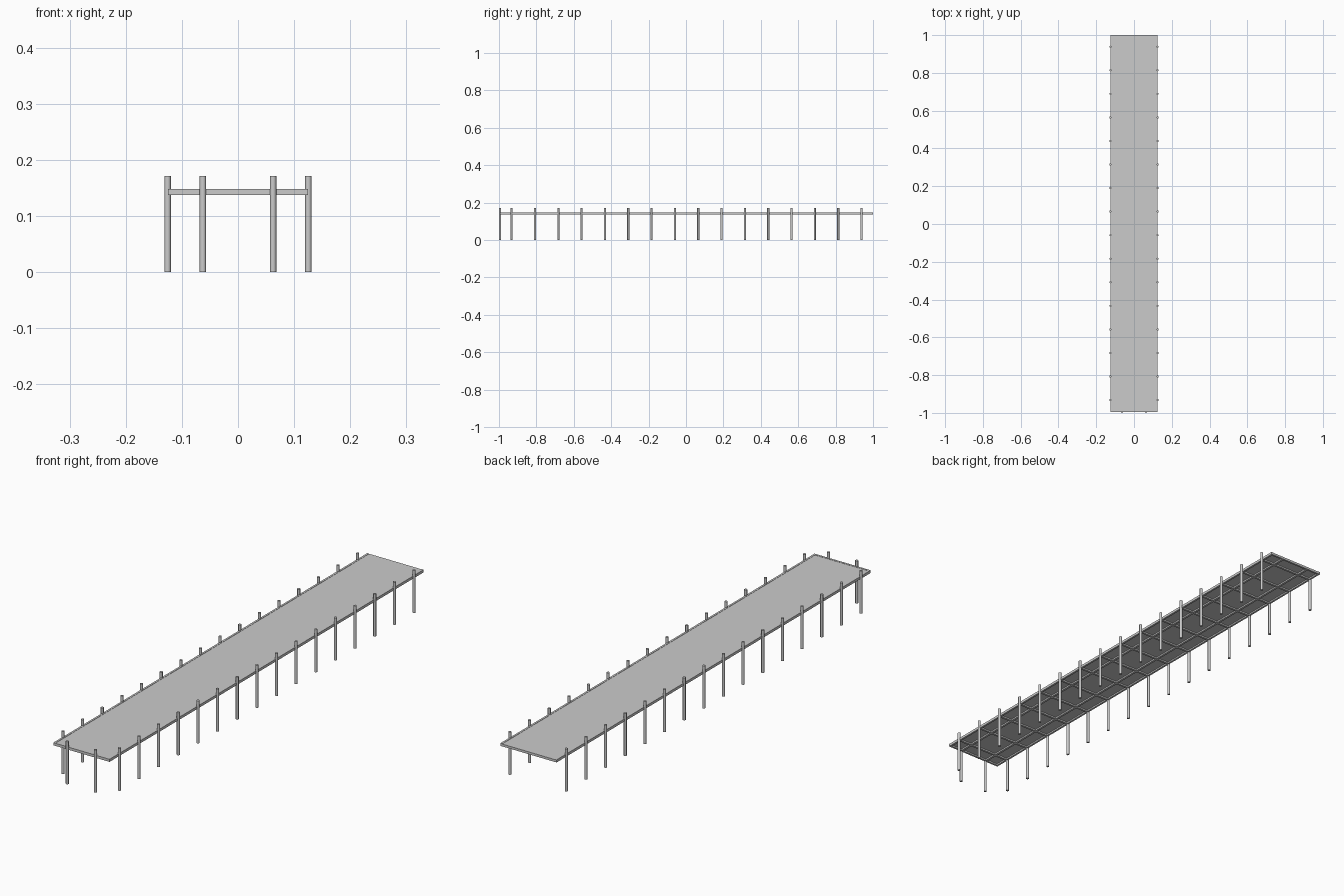
import bpy, bmesh
from mathutils import Matrix, Vector

if "Cube" in bpy.data.objects:
    bpy.data.objects.remove(bpy.data.objects["Cube"])

HALF_W = 0.125            # half width of the deck
FRONT, BACK = -0.994, 1.0
Z_LOW, Z_TOP = 0.1375, 0.148
POST_R, POST_H = 0.0057, 0.171
POST_YS = [-0.932 + i * 0.1247 for i in range(16)]


def finish(name, bm):
    mesh = bpy.data.meshes.new(name)
    bm.to_mesh(mesh)
    bm.free()
    obj = bpy.data.objects.new(name, mesh)
    bpy.context.collection.objects.link(obj)
    return obj


def boxes(name, spans):
    """One object made of boxes given as (x0, x1, y0, y1, z0, z1)."""
    bm = bmesh.new()
    for x0, x1, y0, y1, z0, z1 in spans:
        centre = Vector((x0 + x1, y0 + y1, z0 + z1)) / 2
        size = (x1 - x0, y1 - y0, z1 - z0)
        bmesh.ops.create_cube(bm, size=1, matrix=Matrix.Translation(centre) @ Matrix.Diagonal((*size, 1)))
    return finish(name, bm)


def posts(name, spots):
    """Round piles standing on the ground."""
    bm = bmesh.new()
    for x, y in spots:
        bmesh.ops.create_cone(bm, cap_ends=True, segments=12, radius1=POST_R, radius2=POST_R,
                              depth=POST_H, matrix=Matrix.Translation((x, y, POST_H / 2)))
    for f in bm.faces:
        f.smooth = abs(f.normal.z) < 0.5
    for e in bm.edges:
        if any(abs(f.normal.z) > 0.5 for f in e.link_faces):
            e.smooth = False
    return finish(name, bm)


# Thin walking surface
boxes("deck", [(-HALF_W, HALF_W, FRONT, BACK, 0.1435, 0.1470)])

# Rim beams around the edge
B = 0.008
boxes("rim_beams", [
    (-HALF_W, -HALF_W + B, FRONT, BACK, Z_LOW, Z_TOP),
    (HALF_W - B, HALF_W, FRONT, BACK, Z_LOW, Z_TOP),
    (-HALF_W, HALF_W, FRONT, FRONT + B, Z_LOW, Z_TOP),
    (-HALF_W, HALF_W, BACK - B, BACK, Z_LOW, 0.1470),
])

# Cross joists at each pair of posts, and two long stringers
J = 0.0045
boxes("cross_joists", [(-HALF_W, HALF_W, y - J, y + J, Z_LOW, 0.145) for y in POST_YS])
boxes("stringers", [(x - J, x + J, FRONT, BACK, Z_LOW, 0.145) for x in (-0.0625, 0.0625)])

# Posts along both sides and two at the front end
posts("side_posts", [(s * 0.1253, y) for s in (-1, 1) for y in POST_YS])
posts("front_posts", [(s * 0.0625, -1 + POST_R) for s in (-1, 1)])
